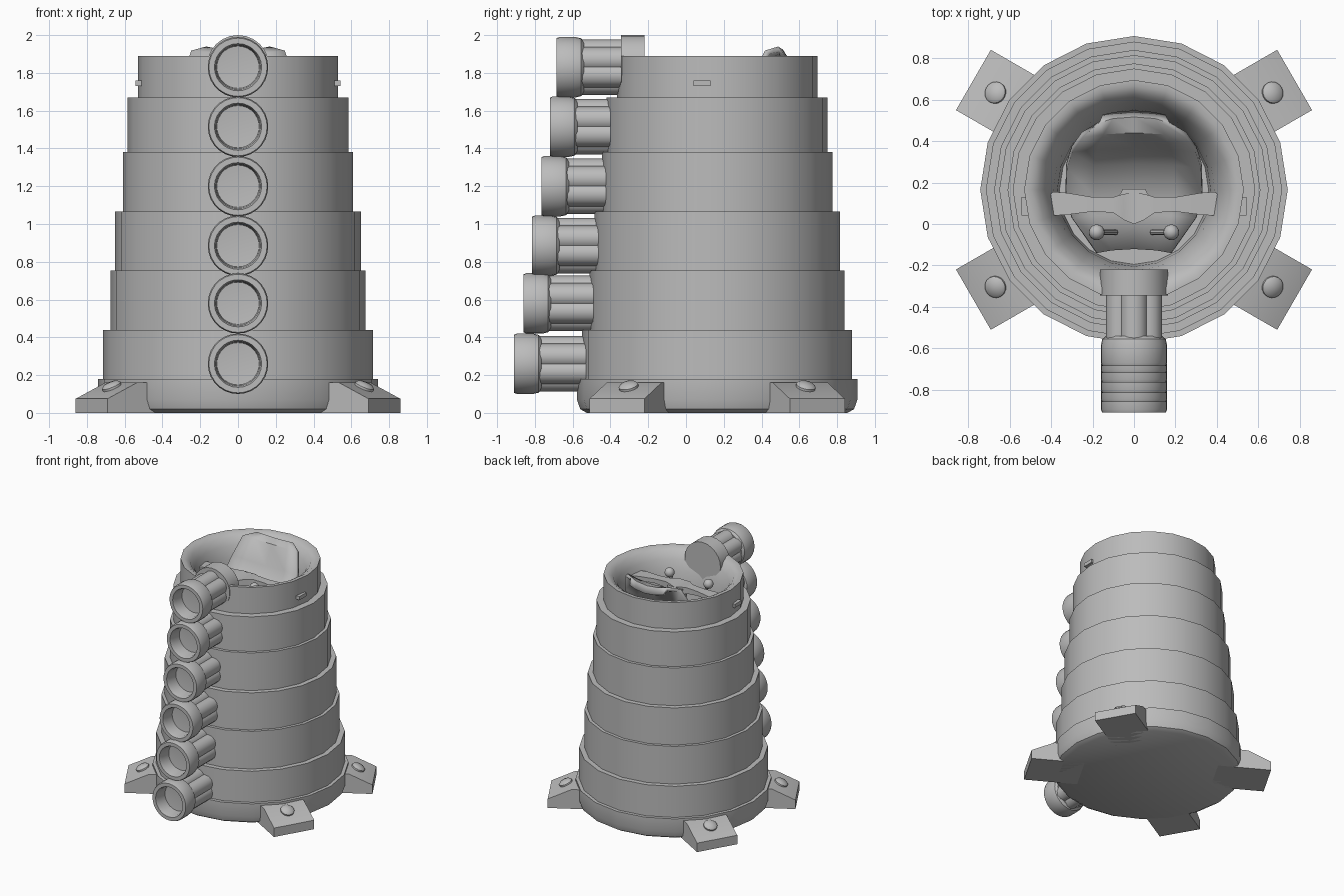
import bpy, bmesh, math
from mathutils import Matrix, Vector

if "Cube" in bpy.data.objects:
    bpy.data.objects.remove(bpy.data.objects["Cube"])

CY = 0.165  # tower axis in y
grey = bpy.data.materials.new("grey")
grey.diffuse_color = (0.5, 0.5, 0.5, 1)
grey.use_nodes = True
grey.node_tree.nodes["Principled BSDF"].inputs["Base Color"].default_value = grey.diffuse_color


def finish(bm, name, angle=35):
    bmesh.ops.remove_doubles(bm, verts=bm.verts, dist=1e-5)
    bmesh.ops.recalc_face_normals(bm, faces=bm.faces)
    me = bpy.data.meshes.new(name)
    bm.to_mesh(me)
    bm.free()
    ob = bpy.data.objects.new(name, me)
    bpy.context.collection.objects.link(ob)
    me.materials.append(grey)
    bpy.ops.object.select_all(action='DESELECT')
    ob.select_set(True)
    bpy.context.view_layer.objects.active = ob
    bpy.ops.object.shade_smooth_by_angle(angle=math.radians(angle))
    return ob


def lathe(name, profile, matrix, sides):
    """Revolve (radius, height) points around local z."""
    bm = bmesh.new()
    verts = [bm.verts.new((r, 0, h)) for r, h in profile]
    edges = [bm.edges.new(p) for p in zip(verts, verts[1:])]
    bmesh.ops.spin(bm, geom=verts + edges, cent=(0, 0, 0), axis=(0, 0, 1),
                   angle=2 * math.pi, steps=sides, use_duplicate=False)
    bmesh.ops.remove_doubles(bm, verts=bm.verts, dist=1e-5)
    bm.transform(matrix)
    return finish(bm, name)


def loft(name, sections):
    """Join equal-sized rings of points and cap the ends."""
    bm = bmesh.new()
    rings = [[bm.verts.new(p) for p in s] for s in sections]
    n = len(rings[0])
    for a, b in zip(rings, rings[1:]):
        for i in range(n):
            bm.faces.new((a[i], a[(i + 1) % n], b[(i + 1) % n], b[i]))
    bm.faces.new(rings[0])
    bm.faces.new(rings[-1])
    return finish(bm, name)


def along_y(y, z, x=0):
    """Local z points to the front (-y)."""
    return Matrix.Translation((x, y, z)) @ Matrix.Rotation(math.pi / 2, 4, 'X')


# Stepped tower with rounded rim and hollow top
tiers = [(0.715, 0.44), (0.675, 0.755), (0.65, 1.065),
         (0.61, 1.38), (0.585, 1.67), (0.53, 1.89)]
profile = [(0, 0), (0.69, 0), (0.725, 0.02), (0.742, 0.07), (0.742, 0.18)]
z = 0.18
for r, top in tiers:
    profile += [(r, z), (r, top)]
    z = top
profile += [(0.50, 1.89), (0.46, 1.865), (0.425, 1.81), (0.39, 1.72),
            (0.37, 1.6), (0.36, 1.46), (0, 1.46)]
lathe("tower", profile, Matrix.Translation((0, CY, 0)), 20)

# Column of nozzles: flared cup plus a bundle of six pipes
cups = [(0.26, -0.91, -0.40), (0.58, -0.86, -0.38), (0.885, -0.815, -0.35),
        (1.20, -0.765, -0.32), (1.515, -0.72, -0.28), (1.83, -0.685, -0.27)]
for zc, front, inner in cups:
    back = front + 0.145
    lathe("nozzle_cup", [(0, 0), (0.135, 0), (0.153, 0.015), (0.16, 0.045),
                         (0.16, 0.13), (0.154, 0.145), (0.125, 0.145),
                         (0.117, 0.12), (0.112, 0.04), (0, 0.03)],
          along_y(back, zc), 28)
    length = inner - back + 0.02
    for k in range(6):
        a = math.pi / 2 + k * math.pi / 3
        lathe("nozzle_pipe", [(0, 0), (0.067, 0), (0.067, length), (0, length)],
              along_y(inner, zc + 0.08 * math.sin(a), 0.08 * math.cos(a)), 12)

# Rounded collar where the top nozzle meets the rim
lathe("top_collar", [(0, 0), (0.165, 0), (0.165, 0.125), (0, 0.125)],
      along_y(-0.22, 1.835), 24)

# Four wedge feet with domed bolts
for sx in (-1, 1):
    for sy in (-1, 1):
        m = (Matrix.Translation((0, CY, 0)) @ Matrix.Diagonal((sx, sy, 1, 1))
             @ Matrix.Translation((0.775, 0.53, 0)) @ Matrix.Rotation(math.radians(30), 4, 'Z'))
        side = [(0, 0), (0, 0.075), (-0.18, 0.16), (-0.42, 0.165), (-0.42, 0)]
        loft("foot", [[m @ Vector((u, w, h)) for u, h in side] for w in (-0.168, 0.168)])
        tilt = Matrix.Translation((-0.125, 0, 0.134)) @ Matrix.Rotation(math.radians(25), 4, 'Y')
        lathe("foot_bolt", [(0, -0.02), (0.053, -0.02), (0.053, 0.012),
                            (0.04, 0.024), (0, 0.03)], m @ tilt, 16)

# Scooped seat: back, base and front floor
rows = [(0.535, 1.86, 0.15), (0.51, 1.905, 0.17), (0.45, 1.89, 0.25), (0.38, 1.74, 0.30),
        (0.30, 1.61, 0.325), (0.15, 1.54, 0.33), (0.05, 1.52, 0.30), (-0.12, 1.51, 0.18)]
bm = bmesh.new()
grid = [[bm.verts.new((hw * t, y - 0.02 * t * t, h + 0.02 * t * t))
         for t in (-1, -0.6, 0, 0.6, 1)] for y, h, hw in rows]
for a, b in zip(grid, grid[1:]):
    for i in range(4):
        bm.faces.new((a[i], b[i], b[i + 1], a[i + 1]))
seat = finish(bm, "seat", 45)
mod = seat.modifiers.new("thickness", 'SOLIDIFY')
mod.thickness = 0.03
mod.offset = 0

# Control bar across the cockpit, ends poking through the wall
half = [(0.05, 0.02, 0.145, 1.715, 1.78), (0.10, 0.055, 0.13, 1.73, 1.78),
        (0.20, 0.06, 0.13, 1.74, 1.775), (0.32, 0.045, 0.15, 1.735, 1.77),
        (0.39, 0.04, 0.155, 1.73, 1.76), (0.42, 0.04, 0.13, 1.73, 1.76),
        (0.542, 0.04, 0.13, 1.73, 1.76)]
spans = [(-s[0], *s[1:]) for s in reversed(half)] + [(0, 0.0, 0.15, 1.70, 1.765)] + half
loft("control_bar", [[(x, y0, z0), (x, y1, z0), (x, y1, z1), (x, y0, z1)]
                     for x, y0, y1, z0, z1 in spans])

# Centre hub behind the bar
loft("bar_hub", [[(-w, 0.10, h), (-w * 0.6, 0.17, h), (w * 0.6, 0.17, h), (w, 0.10, h)]
                 for w, h in ((0.05, 1.53), (0.09, 1.765))])

# Pair of levers with ball knobs
for sx in (-1, 1):
    bm = bmesh.new()
    bmesh.ops.create_uvsphere(bm, u_segments=16, v_segments=10, radius=0.038,
                              matrix=Matrix.Translation((sx * 0.18, -0.04, 1.77)))
    finish(bm, "lever_knob")
    a, b = Vector((sx * 0.18, -0.04, 1.77)), Vector((sx * 0.09, -0.04, 1.54))
    d = b - a
    rot = d.to_track_quat('Z', 'Y').to_matrix().to_4x4()
    lathe("lever_rod", [(0, 0), (0.014, 0), (0.014, d.length), (0, d.length)],
          Matrix.Translation(a) @ rot, 8)
